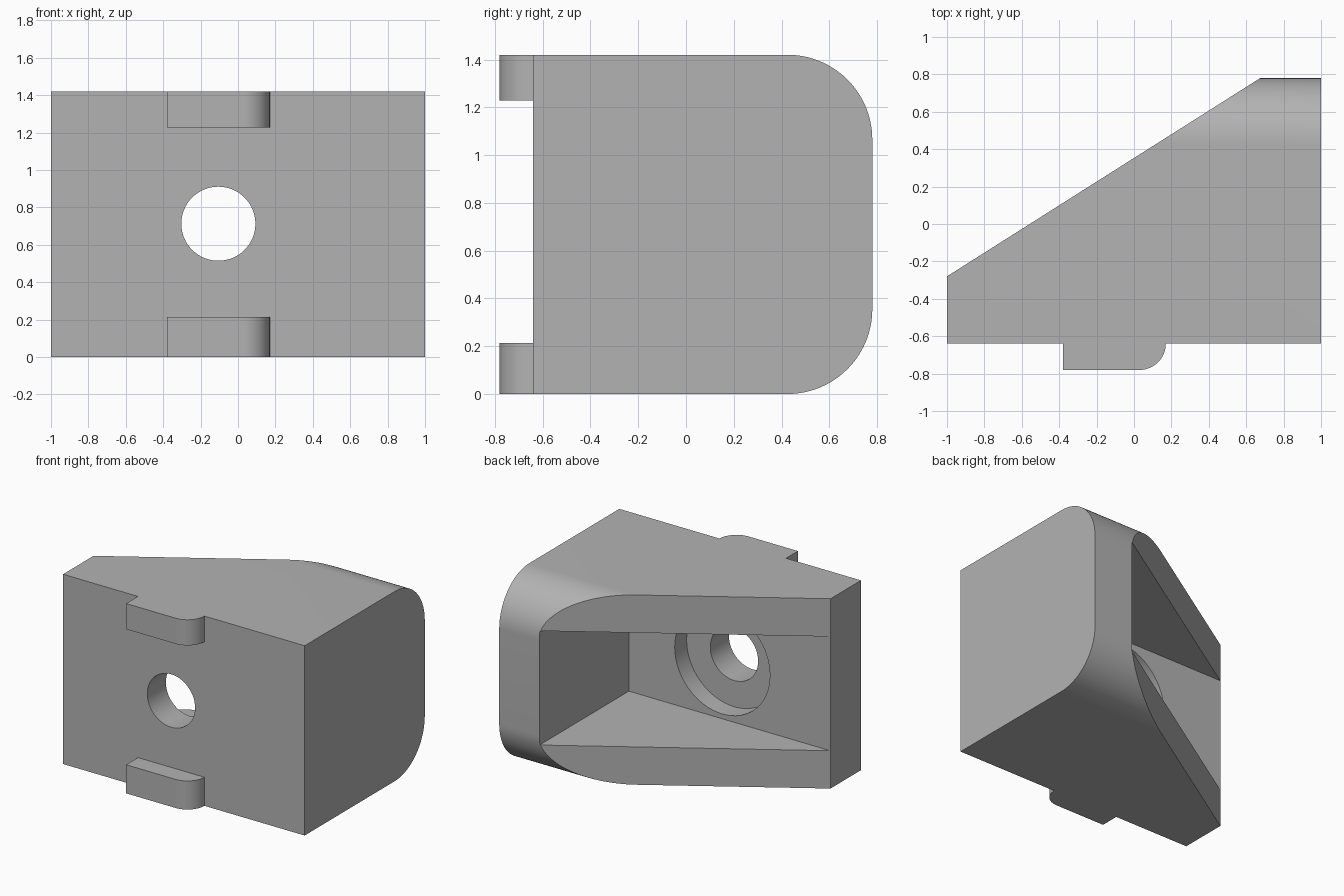
import bpy
import bmesh
from math import cos, sin, pi
from mathutils import Matrix, Vector

cube = bpy.data.objects.get("Cube")
if cube:
    bpy.data.objects.remove(cube, do_unlink=True)

HEIGHT, FRONT, BACK = 1.42, -0.64, 0.78
ROUND = 0.355
HOLE_X, HOLE_Z = -0.105, 0.713

grey = bpy.data.materials.new("plain_grey")
grey.use_nodes = True
grey.diffuse_color = (0.45, 0.45, 0.45, 1)
grey.node_tree.nodes["Principled BSDF"].inputs["Base Color"].default_value = grey.diffuse_color


def arc(cx, cy, r, start, end, steps=24):
    angles = [start + (end - start) * i / steps for i in range(steps + 1)]
    return [(cx + r * cos(a), cy + r * sin(a)) for a in angles]


def prism(name, profile, axis, low, high):
    """Extrude a closed 2D profile along x, y or z."""
    place = {"x": lambda a, b: (low, a, b),
             "y": lambda a, b: (a, low, b),
             "z": lambda a, b: (a, b, low)}[axis]
    offset = Vector([(high - low) * (axis == k) for k in "xyz"])
    bm = bmesh.new()
    face = bm.faces.new([bm.verts.new(place(a, b)) for a, b in profile])
    extruded = bmesh.ops.extrude_face_region(bm, geom=[face])["geom"]
    moved = [v for v in extruded if isinstance(v, bmesh.types.BMVert)]
    bmesh.ops.translate(bm, vec=offset, verts=moved)
    bmesh.ops.recalc_face_normals(bm, faces=bm.faces)
    mesh = bpy.data.meshes.new(name)
    bm.to_mesh(mesh)
    bm.free()
    mesh.materials.append(grey)
    obj = bpy.data.objects.new(name, mesh)
    bpy.context.collection.objects.link(obj)
    return obj


def combine(target, tool, operation):
    bpy.context.view_layer.objects.active = target
    mod = target.modifiers.new(tool.name, "BOOLEAN")
    mod.operation, mod.object, mod.solver = operation, tool, "EXACT"
    bpy.ops.object.modifier_apply(modifier=mod.name)
    bpy.data.objects.remove(tool, do_unlink=True)


# Block with rounded upper and lower back edges
side = [(FRONT, 0)]
side += arc(BACK - ROUND, ROUND, ROUND, -pi / 2, 0)
side += arc(BACK - ROUND, HEIGHT - ROUND, ROUND, 0, pi / 2)
side += [(FRONT, HEIGHT)]
body = prism("wedge_body", side, "x", -1, 1)

# Slanted back face
slope = 0.633
slant = [(-1.2, -0.28 - 0.2 * slope), (1, -0.28 + 2 * slope), (1, 1.5), (-1.2, 1.5)]
combine(body, prism("slant_cutter", slant, "z", -0.2, 1.7), "DIFFERENCE")

# Pocket opening through the slanted face
pocket = [(-1.2, -0.279), (0.668, -0.279), (0.668, 1.2), (-1.2, 1.2)]
combine(body, prism("pocket_cutter", pocket, "z", 0.283, 1.137), "DIFFERENCE")

# Counterbore in the pocket floor and the through hole
for name, radius, low, high in (("counterbore_cutter", 0.394, -0.42, 0),
                                ("hole_cutter", 0.198, -1, 0)):
    circle = arc(HOLE_X, HOLE_Z, radius, 0, 2 * pi, 64)[:-1]
    combine(body, prism(name, circle, "y", low, high), "DIFFERENCE")

# Locating tabs on the front, each with one rounded corner
tab = [(-0.38, FRONT + 0.02), (-0.38, -BACK)]
tab += arc(0.03, FRONT, 0.14, -pi / 2, 0, 16)
tab += [(0.17, FRONT + 0.02)]
for name, low, high in (("lower_tab", 0, 0.214), ("upper_tab", 1.228, HEIGHT)):
    combine(body, prism(name, tab, "z", low, high), "UNION")

# Smooth curves, sharp edges
bpy.ops.object.select_all(action="DESELECT")
body.select_set(True)
bpy.context.view_layer.objects.active = body
bpy.ops.object.shade_smooth_by_angle(angle=pi / 6)
